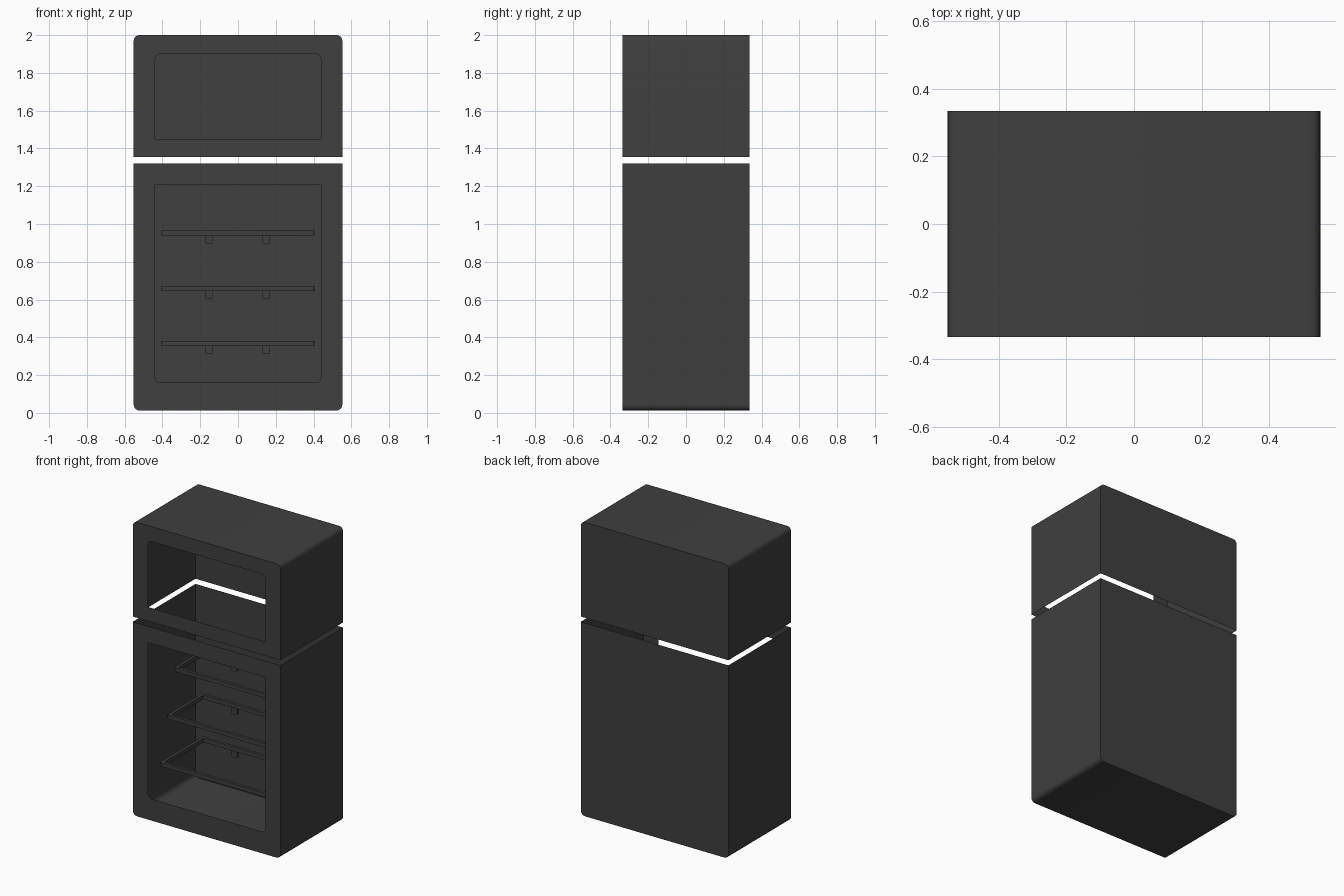
import bpy, bmesh, math
from mathutils import Vector

cube = bpy.data.objects.get("Cube")
if cube:
    bpy.data.objects.remove(cube)

charcoal = bpy.data.materials.new("charcoal")
charcoal.use_nodes = True
colour = (0.05, 0.05, 0.05, 1)
charcoal.diffuse_color = colour
charcoal.node_tree.nodes["Principled BSDF"].inputs["Base Color"].default_value = colour

HALF_W, HALF_D = 0.552, 0.335


def finish(name, bm):
    """Turn a bmesh into a named, shaded object."""
    bmesh.ops.recalc_face_normals(bm, faces=bm.faces)
    mesh = bpy.data.meshes.new(name)
    bm.to_mesh(mesh)
    bm.free()
    mesh.materials.append(charcoal)
    obj = bpy.data.objects.new(name, mesh)
    bpy.context.collection.objects.link(obj)
    bpy.ops.object.select_all(action='DESELECT')
    obj.select_set(True)
    bpy.context.view_layer.objects.active = obj
    bpy.ops.object.shade_smooth_by_angle(angle=math.radians(35))
    return obj


def arc(cx, cy, r, start, sx=1, sy=1, steps=5):
    """Quarter circle of points around a corner centre."""
    angles = [start + math.pi / 2 * i / steps for i in range(steps + 1)]
    return [(cx + sx * r * math.cos(a), cy + sy * r * math.sin(a)) for a in angles]


def u_profile(half, closed_z, open_z, r):
    """Square corners at open_z, rounded corners at closed_z."""
    s = 1 if closed_z < open_z else -1
    cz = closed_z + s * r
    return ([(-half, open_z)]
            + arc(-half + r, cz, r, math.pi, sy=s)
            + arc(half - r, cz, r, 1.5 * math.pi, sy=s)
            + [(half, open_z)])


def bridge(bm, a, b, closed=True):
    for i in range(len(a) if closed else len(a) - 1):
        j = (i + 1) % len(a)
        bm.faces.new((a[i], a[j], b[j], b[i]))


def shell(name, closed_z, open_z, window_closed, window_open):
    """Thin compartment, open at one end, with a window in the front."""
    bm = bmesh.new()
    outline = u_profile(HALF_W, closed_z, open_z, 0.03)
    window = u_profile(0.439, window_closed, window_open, 0.03)
    front = [bm.verts.new((x, -HALF_D, z)) for x, z in outline]
    back = [bm.verts.new((x, HALF_D, z)) for x, z in outline]
    hole = [bm.verts.new((x, -HALF_D, z)) for x, z in window]
    bridge(bm, front, back, closed=False)
    bridge(bm, front, hole)
    bm.faces.new(back)
    return finish(name, bm)


def ring_points(half, y0, y1, r):
    return (arc(half - r, y1 - r, r, 0, steps=3)
            + arc(-half + r, y1 - r, r, math.pi / 2, steps=3)
            + arc(-half + r, y0 + r, r, math.pi, steps=3)
            + arc(half - r, y0 + r, r, 1.5 * math.pi, steps=3))


def shelf_frame(name, y0, y1, z, height=0.027, bar=0.02):
    """Open rectangular shelf frame."""
    bm = bmesh.new()
    loops = []
    for inset, level in ((0, z), (0, z + height), (bar, z + height), (bar, z)):
        pts = ring_points(0.404 - inset, y0 + inset, y1 - inset, 0.012 - inset * 0.4)
        loops.append([bm.verts.new((x, y, level)) for x, y in pts])
    for i in range(4):
        bridge(bm, loops[i], loops[(i + 1) % 4])
    return finish(name, bm)


def bracket(name, x, y, top):
    """Small peg under the back bar, rounded at the bottom."""
    bm = bmesh.new()
    bmesh.ops.create_cube(bm, size=1)
    for v in bm.verts:
        v.co = Vector((x, y, top - 0.02)) + Vector((v.co.x * 0.04, v.co.y * 0.025, v.co.z * 0.044))
    low = [e for e in bm.edges
           if all(v.co.z < top - 0.02 for v in e.verts)
           and abs(e.verts[0].co.x - e.verts[1].co.x) < 0.001]
    bmesh.ops.bevel(bm, geom=low, offset=0.008, segments=3, affect='EDGES', profile=0.5)
    return finish(name, bm)


# Cabinet compartments
shell("lower_compartment", 0.013, 1.32, 0.16, 1.21)
shell("upper_compartment", 2.0, 1.355, 1.9, 1.45)

# Shelves get deeper towards the bottom
for i, level in enumerate(("top", "middle", "bottom")):
    z = 0.938 - 0.292 * i
    shelf_frame(level + "_shelf", -0.107 - 0.075 * i, 0.2, z)
    for side, x in (("right", -0.153), ("left", 0.15)):
        bracket(f"{level}_shelf_{side}_bracket", x, 0.19, z)
